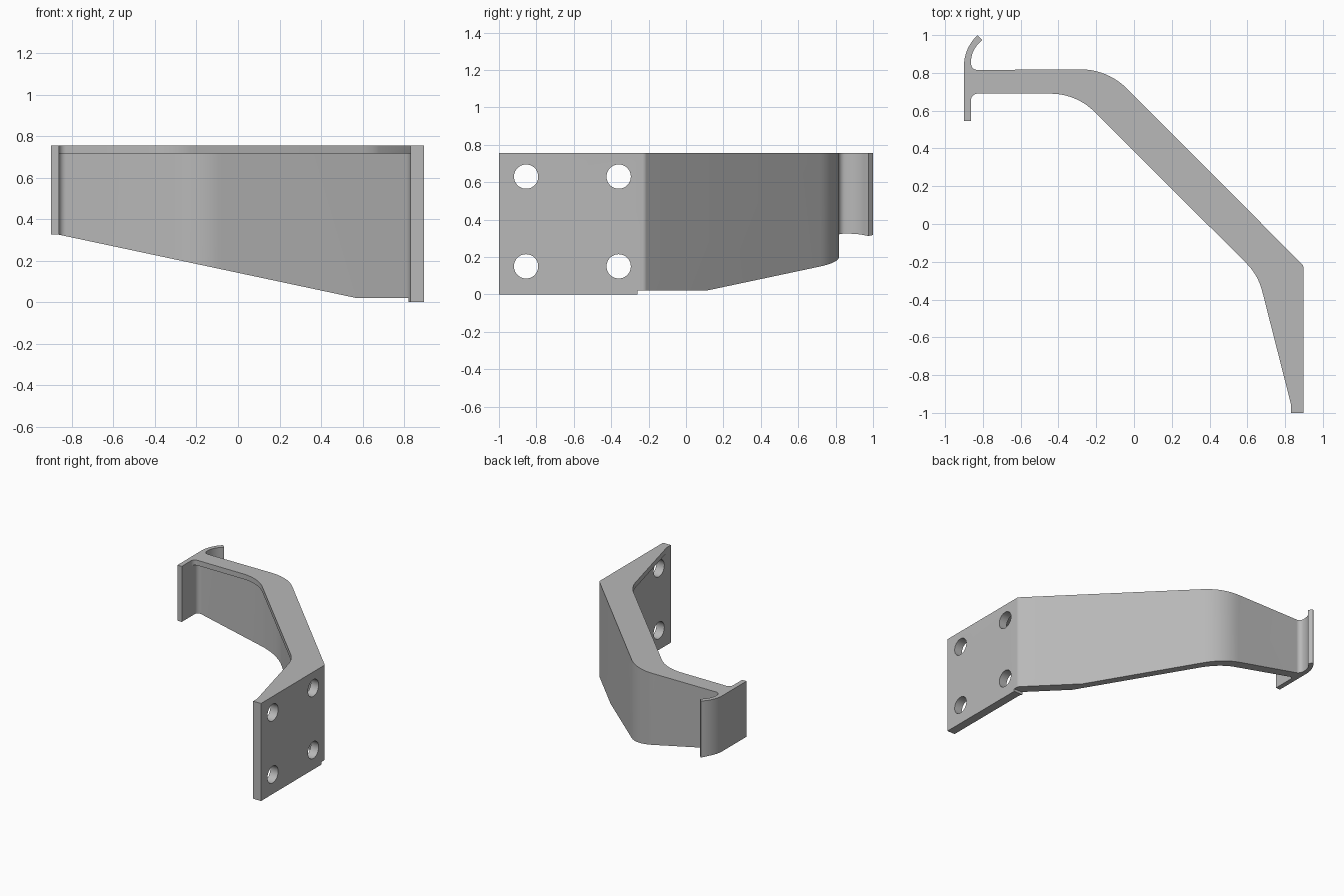
import bpy, math
from mathutils import Vector, Matrix

if "Cube" in bpy.data.objects:
    bpy.data.objects.remove(bpy.data.objects["Cube"], do_unlink=True)


def rounded(points, steps=10):
    """Turn (a, b[, radius]) corners into an outline with filleted corners."""
    out = []
    n = len(points)
    for i, p in enumerate(points):
        c = Vector(p[:2])
        if len(p) == 2:
            out.append(c)
            continue
        u = (Vector(points[i - 1][:2]) - c).normalized()
        v = (Vector(points[(i + 1) % n][:2]) - c).normalized()
        half = u.angle(v) / 2
        t = p[2] / math.tan(half)
        centre = c + (u + v).normalized() * (p[2] / math.sin(half))
        a, b = c + u * t - centre, c + v * t - centre
        sweep = a.angle_signed(b)
        for k in range(steps + 1):
            out.append(centre + Matrix.Rotation(-sweep * k / steps, 2) @ a)
    return out


def prism(name, points, low, high, place):
    """Extrude an outline from low to high; place maps (a, b, depth) to x, y, z."""
    ring = rounded(points)
    n = len(ring)
    verts = [place(p.x, p.y, d) for d in (low, high) for p in ring]
    faces = [list(range(n))[::-1], list(range(n, 2 * n))]
    faces += [[i, (i + 1) % n, n + (i + 1) % n, n + i] for i in range(n)]
    mesh = bpy.data.meshes.new(name)
    mesh.from_pydata(verts, [], faces)
    obj = bpy.data.objects.new(name, mesh)
    bpy.context.collection.objects.link(obj)
    bpy.context.view_layer.objects.active = obj
    bpy.ops.object.select_all(action='DESELECT')
    obj.select_set(True)
    bpy.ops.object.mode_set(mode='EDIT')
    bpy.ops.mesh.select_all(action='SELECT')
    bpy.ops.mesh.normals_make_consistent(inside=False)
    bpy.ops.object.mode_set(mode='OBJECT')
    return obj


def cut(target, cutter):
    cutter.hide_render = True
    mod = target.modifiers.new("cut", 'BOOLEAN')
    mod.operation = 'DIFFERENCE'
    mod.solver = 'EXACT'
    mod.object = cutter
    bpy.context.view_layer.objects.active = target
    bpy.ops.object.modifier_apply(modifier=mod.name)
    bpy.data.objects.remove(cutter, do_unlink=True)


def upright(a, b, d):
    return (a, b, d)


def along_y(a, b, d):
    return (a, d, b)


CLIP, PLATE, SIDE, TOP = -0.863, 0.83, 0.897, 0.755

# Full plan outline: hooked clip, bent arm and mounting plate
bracket = prism("bracket", [
    (-0.9, 0.545), (CLIP, 0.545), (CLIP, 0.69, 0.035),
    (-0.305, 0.69, 0.33), (0.657, -0.27, 0.32),
    (PLATE, -0.95), (PLATE, -1), (SIDE, -1), (SIDE, -0.22, 0.03),
    (-0.14, 0.82, 0.35), (CLIP, 0.815, 0.035), (CLIP, 0.915, 0.14),
    (-0.803, 0.975), (-0.828, 1.0), (-0.9, 0.928, 0.22),
], 0, TOP, upright)

# Pocket beneath the top flange, leaving a thin back wall
cut(bracket, prism("pocket", [
    (CLIP, -1.2), (PLATE, -1.2), (PLATE, -0.263, 0.08),
    (-0.173, 0.74, 0.34), (CLIP, 0.74, 0.035),
], -0.2, 0.715, upright))

# Sloping lower edge of the wall and the clip
cut(bracket, prism("slope", [
    (-1, -0.2), (1, -0.2), (1, 0.02), (0.57, 0.02), (CLIP, 0.325), (-1, 0.325),
], -0.26, 1.2, along_y))

# Four bolt holes through the plate
for y in (-0.855, -0.36):
    for z in (0.63, 0.15):
        bpy.ops.mesh.primitive_cylinder_add(
            vertices=40, radius=0.065, depth=0.3,
            location=(SIDE, y, z), rotation=(0, math.pi / 2, 0))
        cut(bracket, bpy.context.object)

# Plain grey finish
grey = bpy.data.materials.new("plain_grey")
grey.use_nodes = True
colour = (0.48, 0.48, 0.48, 1)
grey.diffuse_color = colour
grey.node_tree.nodes["Principled BSDF"].inputs["Base Color"].default_value = colour
bracket.data.materials.clear()
bracket.data.materials.append(grey)
for face in bracket.data.polygons:
    face.material_index = 0

bpy.ops.object.select_all(action='DESELECT')
bracket.select_set(True)
bpy.context.view_layer.objects.active = bracket
bpy.ops.object.shade_smooth_by_angle(angle=math.radians(30))
